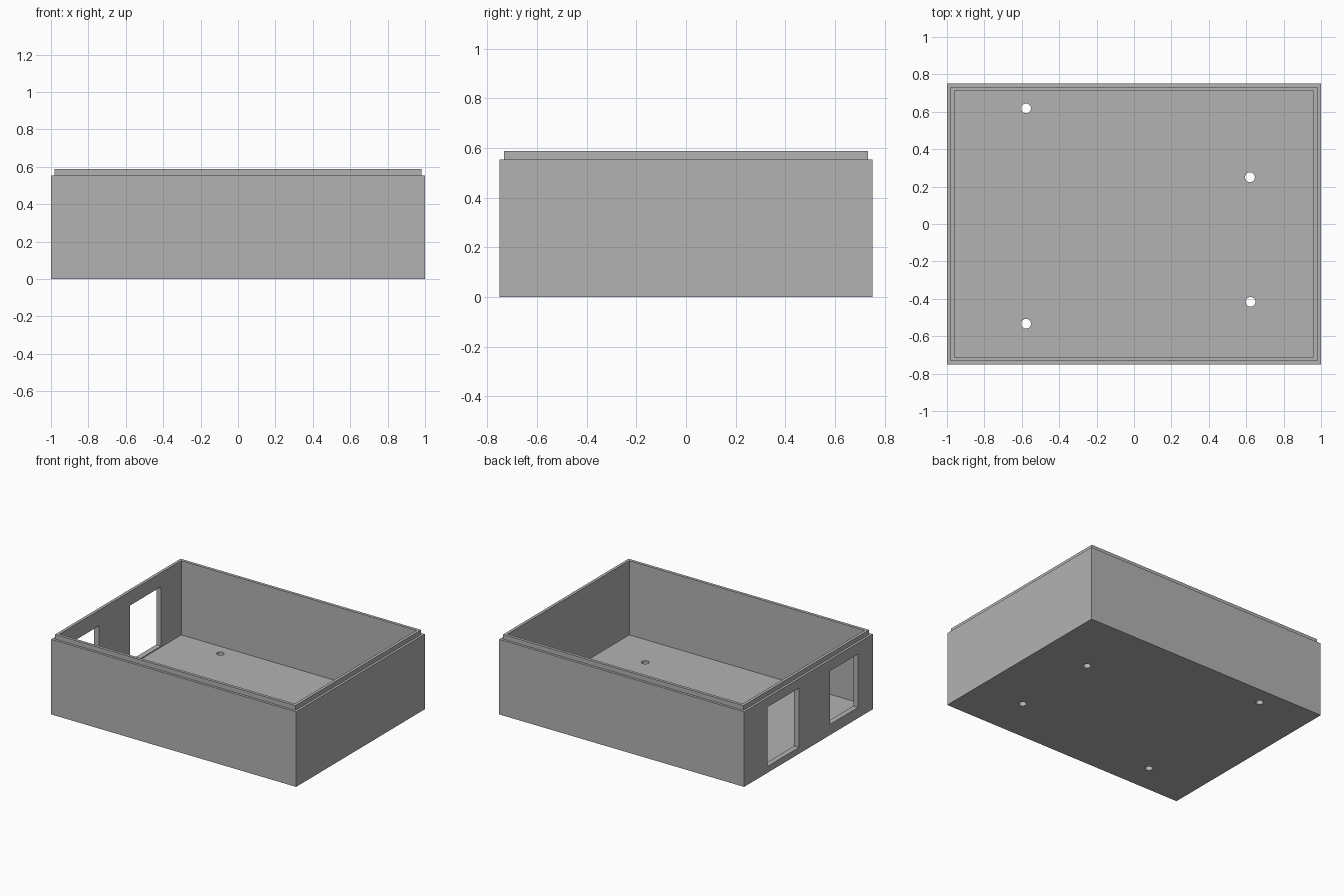
import bpy
import bmesh

default = bpy.data.objects.get("Cube")
if default:
    bpy.data.objects.remove(default, do_unlink=True)

# Single plastic colour
grey = bpy.data.materials.new("light_grey_plastic")
grey.use_nodes = True
grey.diffuse_color = (0.45, 0.45, 0.45, 1)
grey.node_tree.nodes["Principled BSDF"].inputs["Base Color"].default_value = grey.diffuse_color

HALF_X, HALF_Y = 1.0, 0.75
SHOULDER, TOP = 0.554, 0.588
LIP_INSET, WALL, FLOOR = 0.018, 0.04, 0.04


def add_object(name, bm):
    bmesh.ops.recalc_face_normals(bm, faces=bm.faces)
    mesh = bpy.data.meshes.new(name)
    bm.to_mesh(mesh)
    bm.free()
    obj = bpy.data.objects.new(name, mesh)
    bpy.context.collection.objects.link(obj)
    mesh.materials.append(grey)
    return obj


def nested_shell(name, profile):
    """Loft rectangles given as (inset, height), capped at both ends."""
    bm = bmesh.new()
    rings = []
    for inset, z in profile:
        x, y = HALF_X - inset, HALF_Y - inset
        rings.append([bm.verts.new((sx * x, sy * y, z))
                      for sx, sy in ((-1, -1), (1, -1), (1, 1), (-1, 1))])
    for a, b in zip(rings, rings[1:]):
        for i in range(4):
            j = (i + 1) % 4
            bm.faces.new((a[i], a[j], b[j], b[i]))
    bm.faces.new(rings[0])
    bm.faces.new(rings[-1])
    return add_object(name, bm)


def cut(target, cutter):
    cutter.hide_render = True
    mod = target.modifiers.new(cutter.name, "BOOLEAN")
    mod.operation = "DIFFERENCE"
    mod.solver = "EXACT"
    mod.object = cutter
    bpy.context.view_layer.objects.active = target
    bpy.ops.object.modifier_apply(modifier=mod.name)
    bpy.data.objects.remove(cutter, do_unlink=True)


# Open tray with a stepped lip round the rim
case = nested_shell("enclosure_base", [
    (0, 0), (0, SHOULDER), (LIP_INSET, SHOULDER), (LIP_INSET, TOP),
    (WALL, TOP), (WALL, FLOOR)])

# Two connector openings through the -x wall: y range, z range
for y0, y1, z0, z1 in ((0.11, 0.475, 0.047, 0.485), (-0.58, -0.25, 0.079, 0.473)):
    bm = bmesh.new()
    bmesh.ops.create_cube(bm, size=1)
    bmesh.ops.scale(bm, vec=(0.2, y1 - y0, z1 - z0), verts=bm.verts)
    bmesh.ops.translate(bm, vec=(-HALF_X, (y0 + y1) / 2, (z0 + z1) / 2), verts=bm.verts)
    cut(case, add_object("opening_cutter", bm))

# Four screw holes through the floor
for x, y in ((-0.577, 0.618), (0.62, 0.25), (0.623, -0.416), (-0.577, -0.533)):
    bm = bmesh.new()
    bmesh.ops.create_cone(bm, cap_ends=True, segments=32, radius1=0.026,
                          radius2=0.026, depth=0.2)
    bmesh.ops.translate(bm, vec=(x, y, 0), verts=bm.verts)
    cut(case, add_object("screw_hole_cutter", bm))

# Smooth hole walls, crisp box edges
bpy.ops.object.select_all(action="DESELECT")
case.select_set(True)
bpy.context.view_layer.objects.active = case
bpy.ops.object.shade_smooth_by_angle()
